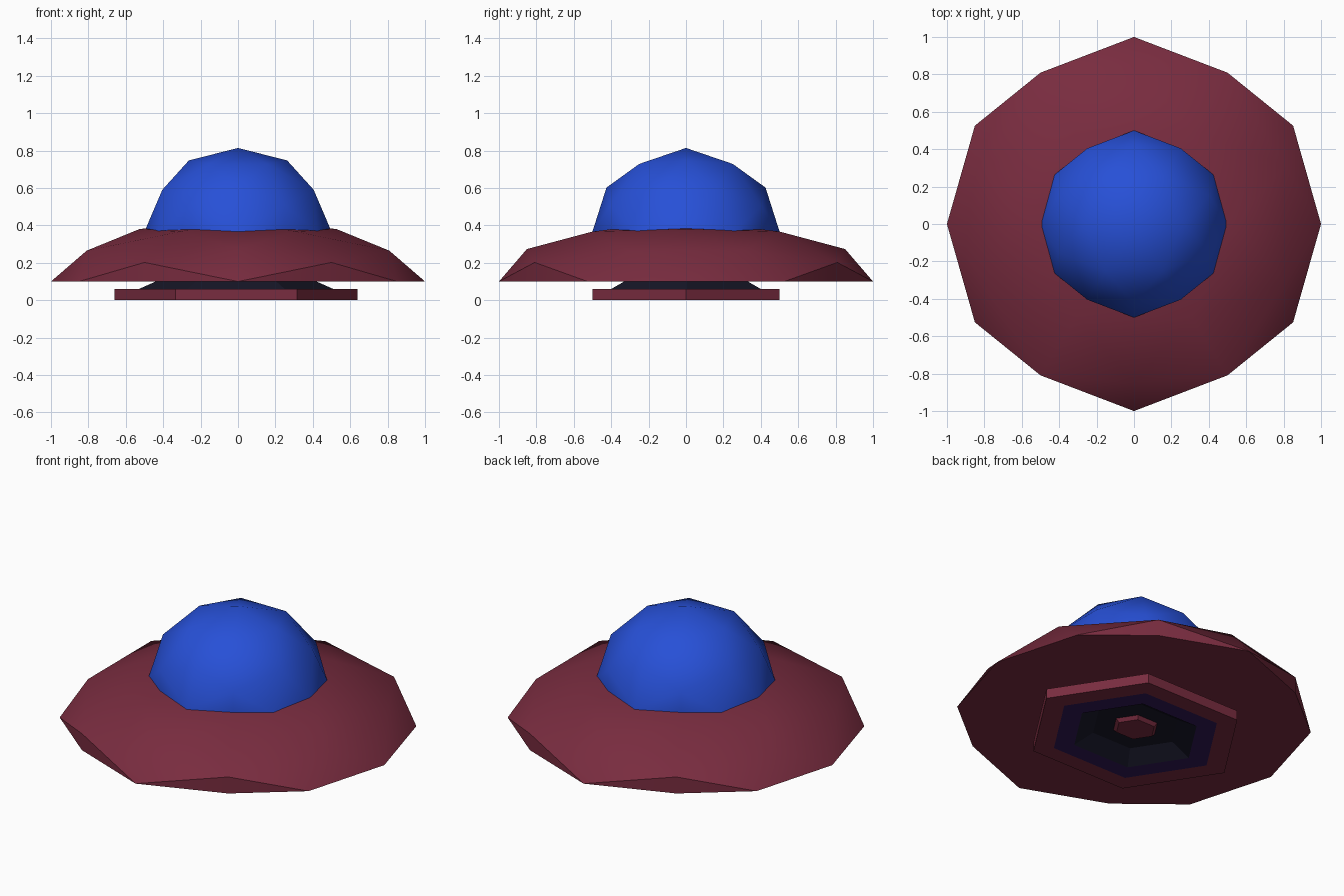
import bpy, bmesh, math
from mathutils import Matrix

if "Cube" in bpy.data.objects:
    bpy.data.objects.remove(bpy.data.objects["Cube"])


def material(name, rgb):
    m = bpy.data.materials.new(name)
    m.diffuse_color = (*rgb, 1)
    m.use_nodes = True
    m.node_tree.nodes["Principled BSDF"].inputs["Base Color"].default_value = m.diffuse_color
    return m


RED = material("dark_red", (0.19, 0.025, 0.05))
BLUE = material("blue", (0.02, 0.08, 0.68))
PURPLE = material("purple", (0.03, 0.009, 0.09))
DARK = material("near_black", (0.009, 0.009, 0.022))


def finish(bm, name, mats, smooth=False):
    bmesh.ops.recalc_face_normals(bm, faces=bm.faces)
    me = bpy.data.meshes.new(name)
    bm.to_mesh(me)
    bm.free()
    ob = bpy.data.objects.new(name, me)
    bpy.context.collection.objects.link(ob)
    for m in mats:
        me.materials.append(m)
    if smooth:
        bpy.ops.object.select_all(action='DESELECT')
        ob.select_set(True)
        bpy.context.view_layer.objects.active = ob
        bpy.ops.object.shade_smooth_by_angle(angle=math.radians(30))
    return ob


def half_ico(name, radius, height, z, mat):
    """Upper half of an icosphere, turned so an edge midpoint points up."""
    bm = bmesh.new()
    bmesh.ops.create_icosphere(bm, subdivisions=2, radius=1)
    bm.transform(Matrix.Rotation(-math.atan(2) / 2, 4, 'Y'))
    cut = bmesh.ops.bisect_plane(bm, geom=bm.verts[:] + bm.edges[:] + bm.faces[:], dist=1e-4,
                                 plane_co=(0, 0, 0), plane_no=(0, 0, 1), clear_inner=True)
    rim = [e for e in bm.edges if e.is_boundary]
    bmesh.ops.contextual_create(bm, geom=rim)
    bm.transform(Matrix.Translation((0, 0, z)) @ Matrix.Diagonal((radius, radius, height, 1)))
    return finish(bm, name, [mat], True)


def hex_lathe(name, profile, mats, slots):
    """Six-sided stack of rings (radius, z), squashed in y and capped at both ends."""
    bm = bmesh.new()
    rings = []
    for r, z in profile:
        rings.append([bm.verts.new((-0.01 + r * math.cos(i * math.pi / 3),
                                    0.888 * r * math.sin(i * math.pi / 3), z)) for i in range(6)])
    for a, b, s in zip(rings, rings[1:], slots):
        for i in range(6):
            j = (i + 1) % 6
            bm.faces.new((a[i], a[j], b[j], b[i])).material_index = s
    bm.faces.new(rings[0]).material_index = slots[0]
    bm.faces.new(rings[-1]).material_index = slots[-1]
    return finish(bm, name, mats)


# Saucer body and canopy dome
half_ico("saucer_disc", 1.0, 0.33, 0.10, RED)
half_ico("canopy_dome", 0.5, 0.447, 0.367, BLUE)

# Landing base: neck, foot ring, purple band, dark recess and central knob
hex_lathe("landing_base",
          [(0.40, 0.11), (0.43, 0.10), (0.52, 0.06), (0.65, 0.06), (0.65, 0.0), (0.52, 0.0),
           (0.39, 0.0), (0.27, 0.06), (0.14, 0.06), (0.12, 0.04)],
          [RED, PURPLE, DARK], [2, 2, 0, 0, 0, 1, 2, 2, 0])
